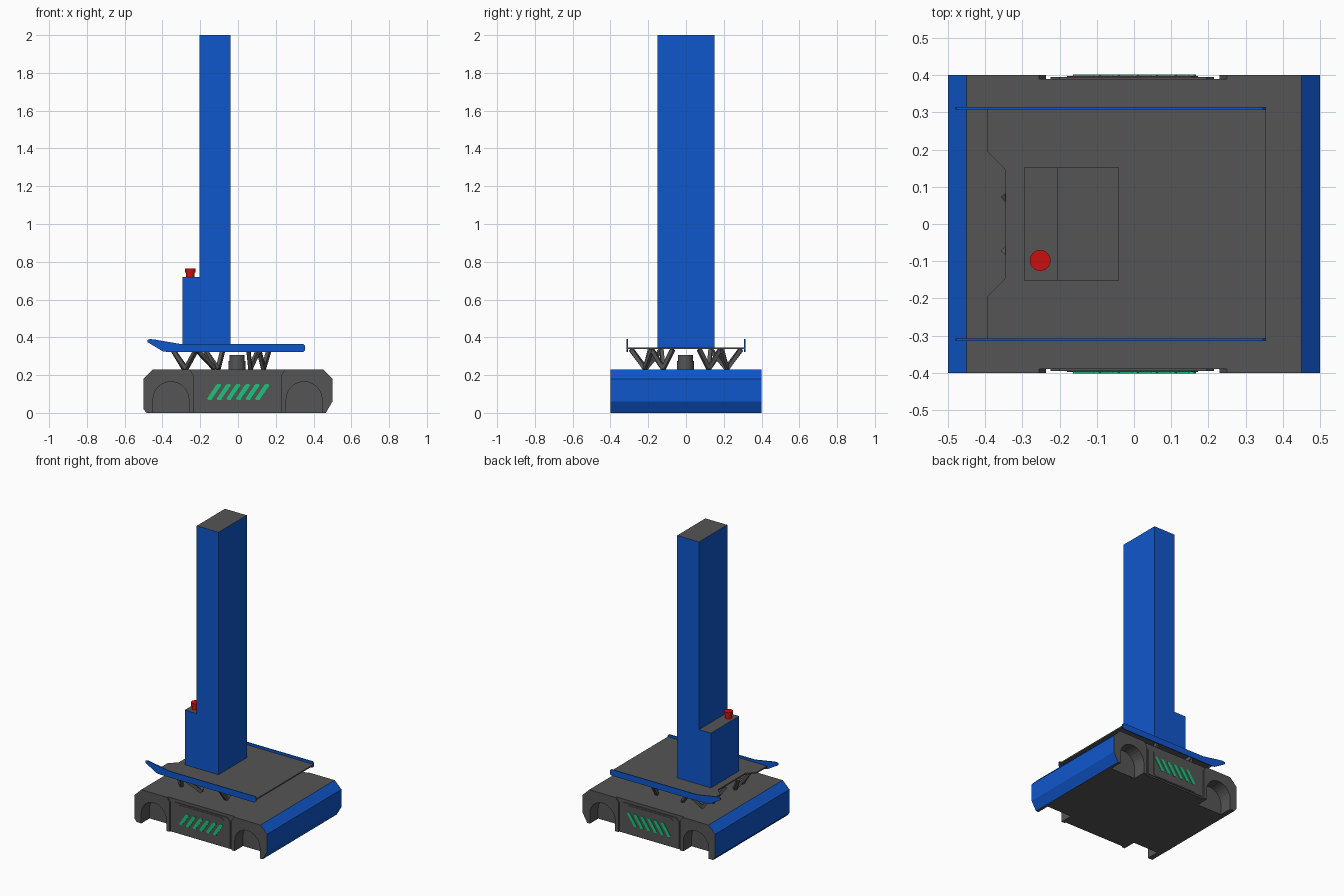
import bpy, bmesh, math
from mathutils import Vector

if "Cube" in bpy.data.objects:
    bpy.data.objects.remove(bpy.data.objects["Cube"])


def material(name, rgb):
    m = bpy.data.materials.new(name)
    m.diffuse_color = (*rgb, 1)
    m.use_nodes = True
    m.node_tree.nodes["Principled BSDF"].inputs["Base Color"].default_value = m.diffuse_color
    return m


GREY = material("dark_grey", (0.09, 0.09, 0.09))
BLUE = material("blue", (0.005, 0.095, 0.6))
RED = material("red", (0.6, 0.005, 0.005))
GREEN = material("green", (0.01, 0.55, 0.2))


def finish(name, bm, mat, mat2=None, pick=None):
    """Turn a bmesh into an object; faces chosen by pick get mat2."""
    bmesh.ops.recalc_face_normals(bm, faces=bm.faces)
    if pick:
        for f in bm.faces:
            f.material_index = int(pick(f))
    me = bpy.data.meshes.new(name)
    bm.to_mesh(me)
    bm.free()
    me.materials.append(mat)
    if mat2:
        me.materials.append(mat2)
    ob = bpy.data.objects.new(name, me)
    bpy.context.collection.objects.link(ob)
    return ob


def prism(name, pts, a, b, mat, mat2=None, pick=None, axis="y"):
    """Extrude an x-z profile along y, or an x-y outline along z."""
    bm = bmesh.new()
    place = (lambda u, v: (u, a, v)) if axis == "y" else (lambda u, v: (u, v, a))
    face = bm.faces.new([bm.verts.new(place(u, v)) for u, v in pts])
    ext = bmesh.ops.extrude_face_region(bm, geom=[face])["geom"]
    d = Vector((0, b - a, 0)) if axis == "y" else Vector((0, 0, b - a))
    bmesh.ops.translate(bm, vec=d, verts=[g for g in ext if isinstance(g, bmesh.types.BMVert)])
    return finish(name, bm, mat, mat2, pick)


def box(name, x, y, z, mat, mat2=None, pick=None):
    return prism(name, [(x[0], z[0]), (x[1], z[0]), (x[1], z[1]), (x[0], z[1])], *y, mat, mat2, pick)


def cylinder(name, x, y, r, z0, z1, mat, n=32):
    pts = [(x + r * math.cos(2 * math.pi * i / n), y + r * math.sin(2 * math.pi * i / n)) for i in range(n)]
    ob = prism(name, pts, z0, z1, mat, axis="z")
    for f in ob.data.polygons:
        f.use_smooth = len(f.vertices) == 4
    ob.data.set_sharp_from_angle(angle=math.radians(40))
    return ob


def arch(cx, r=0.095, zc=0.07, n=14):
    """Wheel arch outline, running right to left."""
    curve = [(cx + r * math.cos(math.pi * i / n), zc + r * math.sin(math.pi * i / n)) for i in range(n + 1)]
    return [(cx + r, 0)] + curve + [(cx - r, 0)]


def strut(name, a, b, w=0.02):
    """Square bar between two points."""
    a, b = Vector(a), Vector(b)
    bm = bmesh.new()
    bmesh.ops.create_cube(bm, size=1)
    bmesh.ops.scale(bm, vec=(w, w, (b - a).length), verts=bm.verts)
    ob = finish(name, bm, GREY)
    ob.location = (a + b) / 2
    ob.rotation_euler = (b - a).to_track_quat("Z", "Y").to_euler()
    return ob


# chassis: full core, side slabs with wheel arches, blue bumper ends
left_end = [(-0.485, 0), (-0.5, 0.02), (-0.5, 0.18), (-0.45, 0.23)]
right_end = [(0.45, 0.23), (0.5, 0.18), (0.5, 0.06), (0.465, 0)]
is_bumper = lambda f: abs(f.normal.x) > 0.5 and abs(f.calc_center_median().x) > 0.46
prism("chassis_core", left_end + right_end, -0.31, 0.31, GREY, BLUE, is_bumper)
for s, side in ((-1, "front"), (1, "back")):
    prism(f"chassis_side_{side}", left_end + right_end + arch(0.35) + arch(-0.355),
          s * 0.31, s * 0.39, GREY, BLUE, is_bumper)
    # outer fender skins, separated from the centre panel by a narrow gap
    prism(f"fender_left_{side}", left_end + [(-0.32, 0.23), (-0.255, 0.23), (-0.236, 0.2), (-0.236, 0)]
          + arch(-0.355), s * 0.39, s * 0.4, GREY, BLUE, is_bumper)
    prism(f"fender_right_{side}", [(0.23, 0), (0.23, 0.2), (0.25, 0.23)] + right_end + arch(0.35),
          s * 0.39, s * 0.4, GREY, BLUE, is_bumper)
    # centre panel with raised inset
    prism(f"side_panel_{side}", [(-0.224, 0.01), (0.215, 0.01), (0.215, 0.19), (0.195, 0.21),
                                 (-0.2, 0.21), (-0.224, 0.19)], s * 0.39, s * 0.395, GREY)
    prism(f"panel_inset_{side}", [(-0.165, 0.015), (0.155, 0.015), (0.172, 0.03), (0.172, 0.185),
                                  (0.155, 0.2), (-0.165, 0.2), (-0.18, 0.185), (-0.18, 0.03)],
          s * 0.395, s * 0.398, GREY)
    # slanted green light bars with clipped ends
    for i in range(6):
        x = -0.152 + 0.051 * i
        pts = [(-0.012, 0.075), (-0.005, 0.068), (0.012, 0.068), (0.016, 0.078),
               (0.063, 0.145), (0.058, 0.154), (0.045, 0.154), (0.036, 0.147)]
        prism(f"light_bar_{side}_{i}", [(x + u, v) for u, v in pts], s * 0.398, s * 0.401, GREEN)

# sensor turret on the chassis
cylinder("sensor_base", -0.005, -0.003, 0.045, 0.23, 0.275, GREY)
cylinder("sensor_cap", -0.005, -0.003, 0.04, 0.275, 0.307, GREY)

# deck plate with a notched rear edge
prism("deck", [(-0.395, 0.31), (-0.395, 0.195), (-0.345, 0.145), (-0.345, -0.145), (-0.395, -0.195),
               (-0.395, -0.31), (0.353, -0.31), (0.353, 0.31)], 0.338, 0.347, GREY, axis="z")

# blue side rails
rail = [(-0.48, 0.375), (-0.478, 0.387), (-0.465, 0.391), (-0.44, 0.388), (-0.3, 0.364), (0.345, 0.364),
        (0.355, 0.355), (0.355, 0.332), (0.345, 0.322), (-0.37, 0.322), (-0.4, 0.327)]
for s, side in ((-1, "front"), (1, "back")):
    prism(f"rail_{side}", rail, s * 0.308, s * 0.314, BLUE)

# zigzag truss legs between chassis and deck
zig_left = [(-0.345, 0.07, 1), (-0.285, 0.12, 0), (-0.345, 0.19, 1), (-0.275, 0.215, 0),
            (-0.22, 0.29, 1), (-0.125, 0.215, 0), (-0.175, 0.13, 1), (-0.105, 0.12, 0), (-0.08, 0.07, 1)]
zig_right = [(0.055, 0.29, 1), (0.065, 0.22, 0), (0.11, 0.18, 1), (0.135, 0.12, 0), (0.165, 0.07, 1)]
for s, side in ((-1, "front"), (1, "back")):
    for tag, path in (("left", zig_left), ("right", zig_right)):
        pts = [(x, s * y, 0.335 if up else 0.235) for x, y, up in path]
        for i, (a, b) in enumerate(zip(pts, pts[1:])):
            strut(f"truss_{tag}_{side}_{i}", a, b)

# tall column and lower control box, grey on top
is_side = lambda f: abs(f.normal.z) < 0.5
box("column", (-0.205, -0.04), (-0.152, 0.152), (0.345, 2.0), GREY, BLUE, is_side)
box("control_box", (-0.295, -0.205), (-0.152, 0.152), (0.345, 0.72), GREY, BLUE, is_side)

# emergency button
cylinder("button_stem", -0.252, -0.098, 0.023, 0.72, 0.745, RED)
cylinder("button_cap", -0.252, -0.098, 0.028, 0.743, 0.765, RED)
